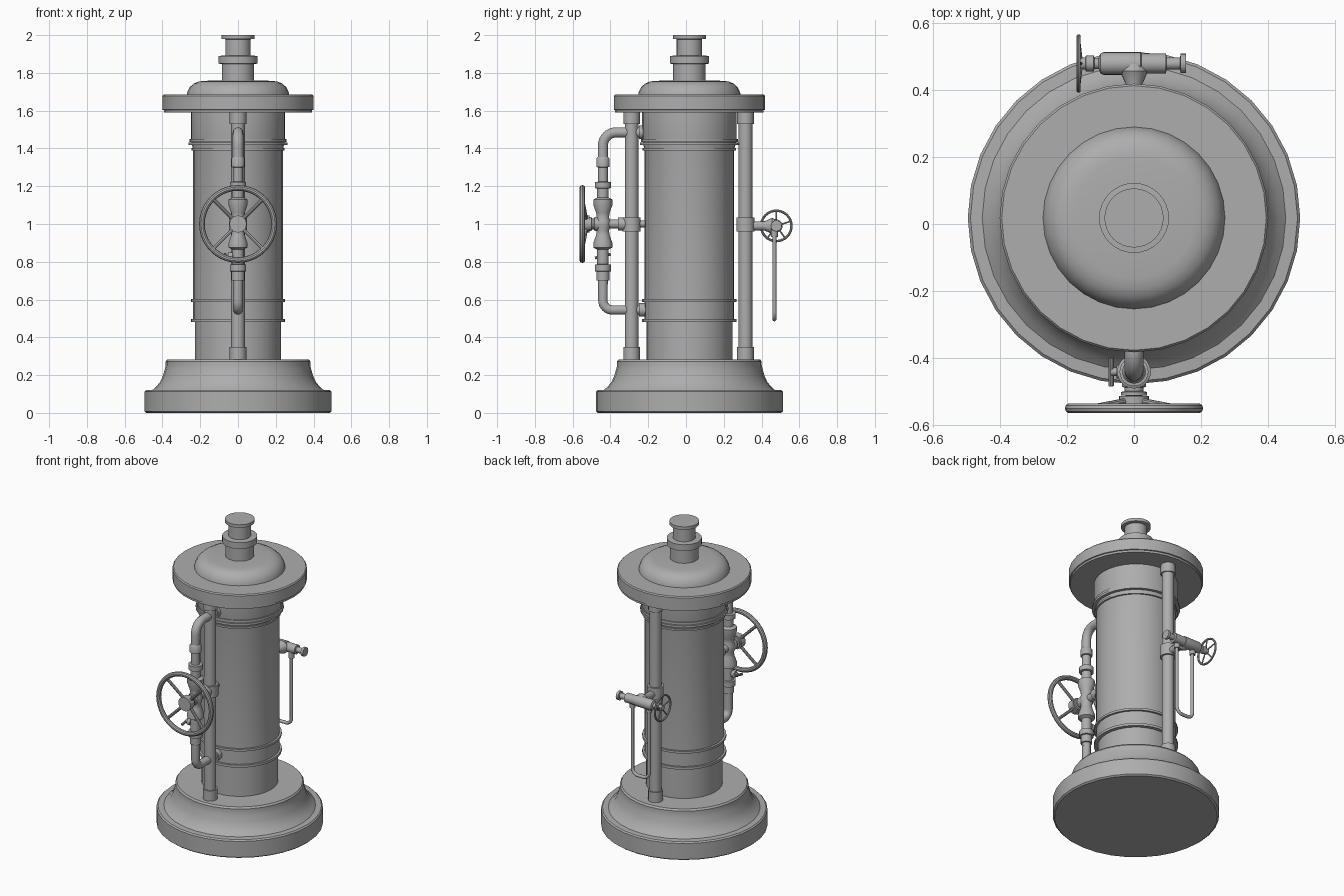
import bpy, bmesh, math
from mathutils import Vector

if "Cube" in bpy.data.objects:
    bpy.data.objects.remove(bpy.data.objects["Cube"])

CY = 0.018            # y of the column axis
steel = bpy.data.materials.new("grey metal")
steel.diffuse_color = (0.42, 0.42, 0.42, 1)
steel.use_nodes = True
steel.node_tree.nodes["Principled BSDF"].inputs["Base Color"].default_value = steel.diffuse_color


def finish(ob, angle=35):
    ob.data.materials.append(steel)
    bpy.ops.object.select_all(action='DESELECT')
    ob.select_set(True)
    bpy.context.view_layer.objects.active = ob
    bpy.ops.object.shade_smooth_by_angle(angle=math.radians(angle))
    return ob


def lathe(name, profile, origin, axis=(0, 0, 1), seg=20, closed=False):
    """Spin (radius, height) points about an axis; a closed profile makes a ring."""
    rot = Vector((0, 0, 1)).rotation_difference(Vector(axis).normalized())
    o = Vector(origin)
    bm = bmesh.new()
    rings = []
    for r, h in profile:
        rings.append([bm.verts.new(o + rot @ Vector((
            r * math.cos(2 * math.pi * i / seg), r * math.sin(2 * math.pi * i / seg), h)))
            for i in range(seg)])
    pairs = list(zip(rings, rings[1:]))
    if closed:
        pairs.append((rings[-1], rings[0]))
    else:
        bm.faces.new(rings[0])
        bm.faces.new(rings[-1])
    for a, b in pairs:
        for i in range(seg):
            j = (i + 1) % seg
            bm.faces.new((a[i], a[j], b[j], b[i]))
    bmesh.ops.recalc_face_normals(bm, faces=bm.faces)
    me = bpy.data.meshes.new(name)
    bm.to_mesh(me)
    bm.free()
    ob = bpy.data.objects.new(name, me)
    bpy.context.collection.objects.link(ob)
    return finish(ob)


def rod(name, a, b, r, seg=16):
    a, b = Vector(a), Vector(b)
    return lathe(name, [(r, 0), (r, (b - a).length)], a, b - a, seg)


def pipe(name, pts, r, bend):
    """Round pipe along straight runs with rounded corners."""
    pts = [Vector(p) for p in pts]
    path = [pts[0]]
    for p, c, n in zip(pts, pts[1:], pts[2:]):
        a = c + (p - c).normalized() * bend
        b = c + (n - c).normalized() * bend
        for k in range(9):       # quarter arc
            t = k / 8 * math.pi / 2
            path.append(a + b - c + (c - b) * math.cos(t) + (c - a) * math.sin(t))
    path.append(pts[-1])
    cu = bpy.data.curves.new(name, 'CURVE')
    cu.dimensions = '3D'
    cu.bevel_depth = r
    cu.bevel_resolution = 3
    cu.use_fill_caps = True
    sp = cu.splines.new('POLY')
    sp.points.add(len(path) - 1)
    for q, p in zip(sp.points, path):
        q.co = (*p, 1)
    ob = bpy.data.objects.new(name, cu)
    bpy.context.collection.objects.link(ob)
    bpy.ops.object.select_all(action='DESELECT')
    ob.select_set(True)
    bpy.context.view_layer.objects.active = ob
    bpy.ops.object.convert(target='MESH')
    return finish(bpy.context.view_layer.objects.active, 50)


def wheel(name, centre, axis, R, tube, hub_r, spokes, start, dish):
    """Hand wheel; axis points outward, hub sits 'dish' behind the rim."""
    c, ax = Vector(centre), Vector(axis)
    ring = [(R - tube + tube * math.cos(2 * math.pi * k / 10),
             tube * math.sin(2 * math.pi * k / 10)) for k in range(10)]
    lathe(name + "_rim", ring, c, ax, 40, closed=True)
    rod(name + "_hub", c - ax * (dish + tube), c + ax * tube * 0.4, hub_r, 20)
    side = ax.cross(Vector((0, 0, 1)))
    for i in range(spokes):
        t = math.radians(start) + 2 * math.pi * i / spokes
        d = side * math.cos(t) + Vector((0, 0, 1)) * math.sin(t)
        rod(name + "_spoke", c - ax * dish + d * hub_r * 0.6, c + d * (R - tube), tube * 0.65, 10)


# Stepped, flared base
lathe("base", [(.485, 0), (.495, .008), (.495, .112), (.487, .12), (.452, .122), (.432, .14),
               (.412, .165), (.398, .195), (.388, .23), (.383, .25), (.383, .272), (.375, .283)],
      (0, CY, 0), seg=32)

# Column with its bands
lathe("column", [(.228, .27), (.228, .485), (.237, .487), (.237, 1.39), (.25, 1.45), (.25, 1.6)],
      (0, CY, 0), seg=32)
for z0, z1, r in ((.482, .498, .25), (.588, .602, .25), (1.39, 1.402, .247),
                  (1.418, 1.432, .262), (1.434, 1.45, .256)):
    lathe("column_band", [(r, z0), (r, z1)], (0, CY, 0), seg=32)

# Top plate, dome and spout
lathe("top_plate", [(.393, 1.59), (.393, 1.603), (.4, 1.605), (.4, 1.678), (.394, 1.685)],
      (0, CY, 0), seg=32)
lathe("dome", [(.272, 1.68), (.268, 1.70), (.255, 1.725), (.235, 1.743), (.21, 1.754),
               (.18, 1.758), (.08, 1.76)], (0, CY, 0), seg=32)
lathe("spout", [(.086, 1.75), (.086, 1.847), (.104, 1.849), (.104, 1.89), (.067, 1.892),
                (.067, 1.978), (.088, 1.98), (.088, 2.0)], (0, CY, 0), seg=32)

# Front and back posts with end sockets and middle clamps
for side, y in (("front", -.288), ("back", .315)):
    rod(side + "_post", (0, y, .27), (0, y, 1.6), .036, 24)
    for z0, z1, r in ((.27, .35, .044), (.96, 1.035, .048), (1.53, 1.6, .044)):
        rod(side + "_post_collar", (0, y, z0), (0, y, z1), r, 24)

# Front bypass pipes from column to valve
VY = -.44
pipe("upper_pipe", [(0, -.2, 1.485), (0, VY, 1.485), (0, VY, 1.34)], .028, .07)
pipe("lower_pipe", [(0, VY, .75), (0, VY, .545), (0, -.2, .545)], .026, .05)
for z in (.545, 1.485):
    rod("pipe_flange", (0, -.25, z), (0, -.215, z), .036)

# Front valve: waisted body with fittings
lathe("valve_body", [(.026, .68), (.026, .7), (.034, .702), (.034, .748), (.043, .75), (.043, .785),
                     (.03, .787), (.03, .865), (.05, .875), (.05, .9), (.036, .94), (.032, .965),
                     (.04, .985), (.04, 1.015), (.032, 1.035), (.036, 1.06), (.05, 1.1),
                     (.05, 1.13), (.03, 1.14), (.03, 1.188), (.043, 1.19), (.043, 1.222),
                     (.026, 1.224), (.026, 1.3), (.035, 1.302), (.035, 1.345), (.028, 1.355)],
      (0, VY, 0), seg=24)
rod("valve_bracket", (0, VY, 1), (0, -.288, 1), .024)
rod("valve_bracket_nut", (0, -.36, 1), (0, -.288, 1), .035)
rod("post_stay", (0, -.288, 1), (0, -.2, 1), .018)
lathe("valve_bonnet", [(.036, 0), (.036, .045), (.028, .047), (.028, .058), (.038, .06),
                       (.038, .07), (.02, .072), (.02, .1)], (0, VY, 1), (0, -1, 0))
wheel("hand_wheel", (0, -.549, 1), (0, -1, 0), .206, .015, .045, 4, 45, .022)

# Small drain tap on the valve
rod("drain_stem", (0, VY, .83), (-.068, VY, .83), .012, 12)
rod("drain_nut", (-.03, VY, .83), (-.052, VY, .83), .02, 12)
rod("drain_handle", (-.068, VY - .042, .82), (-.068, VY + .042, .84), .008, 10)

# Back cock: cross body on an arm
BY, BZ = .478, .99
lathe("cock_arm", [(.024, 0), (.024, .1), (.042, .14), (.034, .163)], (0, .315, BZ), (0, 1, 0))
lathe("cock_body", [(.018, -.165), (.018, -.145), (.024, -.143), (.024, -.12), (.017, -.118),
                    (.017, -.105), (.03, -.1), (.034, -.09), (.034, .02), (.03, .022),
                    (.03, .095), (.018, .097), (.018, .137), (.029, .139), (.029, .155)],
      (0, BY, BZ), (1, 0, 0))
wheel("cock_wheel", (-.165, BY, BZ), (-1, 0, 0), .087, .0065, .018, 5, 90, .008)

# Hanging drip loop below the cock
pipe("drip_loop", [(-.06, .468, BZ), (-.06, .468, .495), (.06, .468, .495), (.06, .468, BZ)],
     .0105, .04)
for x in (-.06, .06):
    rod("drip_nut", (x, .468, .932), (x, .468, .975), .018, 12)
